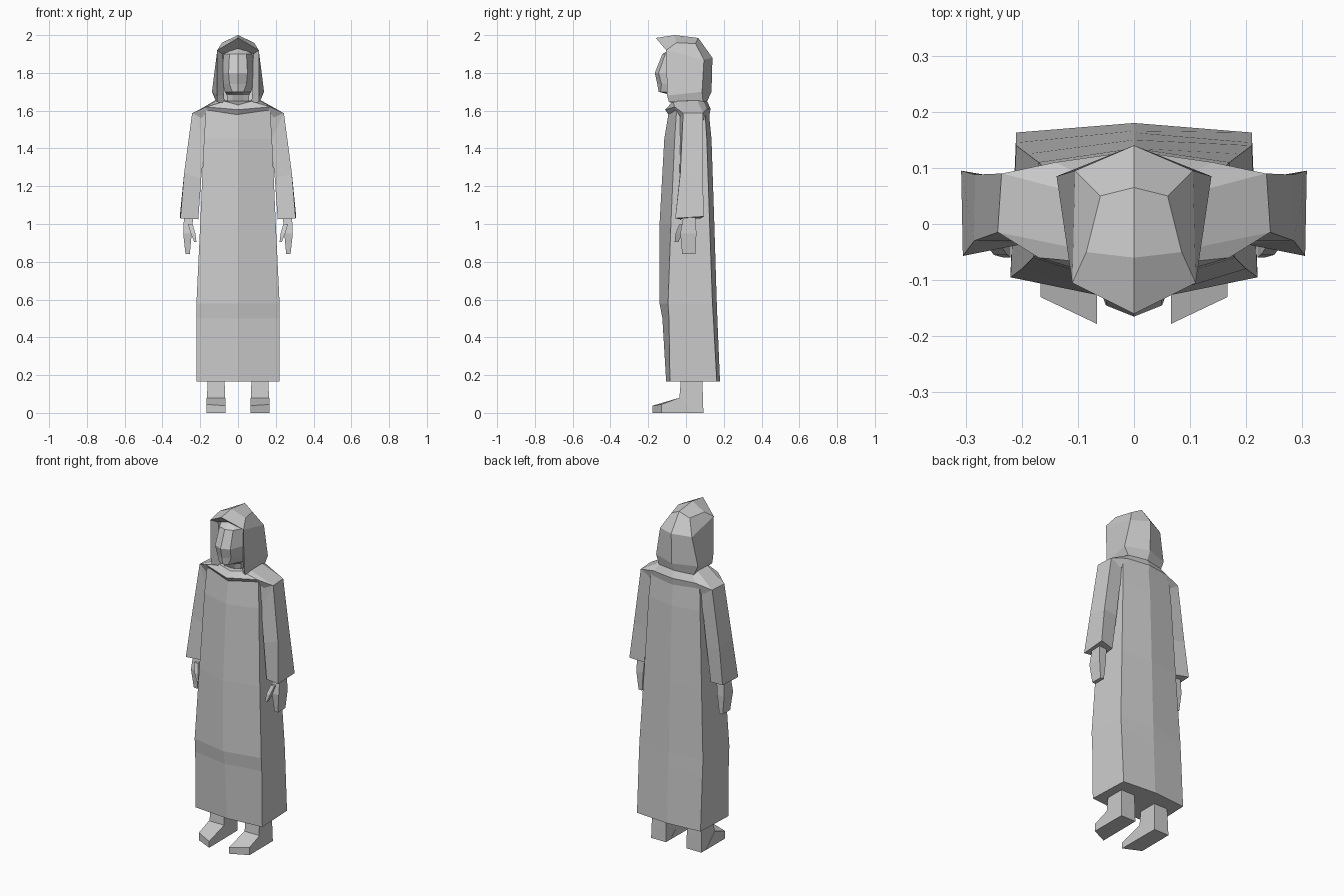
import bpy
import bmesh
from mathutils import Vector

default_cube = bpy.data.objects.get("Cube")
if default_cube:
    bpy.data.objects.remove(default_cube, do_unlink=True)

# One plain cloth colour for the whole figure
GREY = (0.6, 0.6, 0.6, 1)
cloth = bpy.data.materials.new("light_grey")
cloth.use_nodes = True
cloth.diffuse_color = GREY
cloth.node_tree.nodes["Principled BSDF"].inputs["Base Color"].default_value = GREY


def finish(name, bm):
    """Turn a bmesh into a flat shaded object with consistent normals."""
    bmesh.ops.remove_doubles(bm, verts=bm.verts, dist=0.0005)
    bmesh.ops.recalc_face_normals(bm, faces=bm.faces)
    mesh = bpy.data.meshes.new(name)
    bm.to_mesh(mesh)
    bm.free()
    mesh.materials.append(cloth)
    obj = bpy.data.objects.new(name, mesh)
    bpy.context.collection.objects.link(obj)
    return obj


def loft(name, rings, side=1, caps=True):
    """Skin a stack of closed rings; side = -1 flips the part to the right."""
    bm = bmesh.new()
    loops = [[bm.verts.new((x * side, y, z)) for x, y, z in ring] for ring in rings]
    for low, high in zip(loops, loops[1:]):
        count = len(low)
        for i in range(count):
            j = (i + 1) % count
            bm.faces.new((low[i], low[j], high[j], high[i]))
    if caps:
        bm.faces.new(loops[0])
        bm.faces.new(loops[-1])
    return finish(name, bm)


def pair(name, rings):
    """Make the left part and its mirrored right twin."""
    loft("left_" + name, rings, 1)
    loft("right_" + name, rings, -1)


def whole(half):
    """Complete a half ring that starts and ends on the centre plane."""
    return half + [(-x, y, z) for x, y, z in reversed(half[1:-1])]


def box_ring(x_in, x_out, y_front, y_back, z):
    return [(x_in, y_front, z), (x_out, y_front, z), (x_out, y_back, z), (x_in, y_back, z)]


# Robe: height, half width, front middle, front corner, back corner, back middle
robe_rows = [
    (.165, .22, -.105, -.085, .163, .18),
    (.50, .22, -.125, -.09, .145, .166),
    (.58, .22, -.14, -.095, .14, .163),
    (1.0, .20, -.14, -.08, .125, .15),
    (1.45, .18, -.115, -.06, .11, .135),
    (1.6, .17, -.09, -.05, .10, .12),
]
loft("robe", [
    whole([(0, front, z), (w, front_corner, z), (w - .01, back_corner, z), (0, back, z)])
    for z, w, front, front_corner, back_corner, back in robe_rows])

# Shoulder mantle: under edge, rim and neck opening
mantle_under = [(0, -.09, 1.575), (.16, -.05, 1.6), (.2, -.02, 1.55),
                (.2, .085, 1.55), (.14, .1, 1.55), (0, .12, 1.55)]
mantle_rim = [(0, -.11, 1.605), (.17, -.06, 1.62), (.242, -.015, 1.587),
              (.235, .09, 1.587), (.14, .11, 1.61), (0, .13, 1.61)]
mantle_neck = [(0, -.07, 1.63), (.07, -.07, 1.65), (.12, -.04, 1.65),
               (.12, .06, 1.655), (.1, .09, 1.655), (0, .11, 1.655)]
loft("mantle", [whole(ring) for ring in (mantle_under, mantle_rim, mantle_neck)])

# Sleeves, from inside the shoulder to the cuff
pair("sleeve", [
    [(.14, -.04, 1.42), (.14, -.04, 1.6), (.14, .09, 1.6), (.14, .09, 1.42)],
    [(.175, -.03, 1.44), (.243, -.015, 1.587), (.236, .09, 1.587), (.175, .09, 1.44)],
    [(.195, -.035, 1.24), (.285, -.03, 1.27), (.283, .088, 1.25), (.195, .085, 1.24)],
    [(.21, -.03, 1.025), (.305, -.057, 1.03), (.308, .095, 1.04), (.22, .08, 1.03)],
])

# Hands with tapering fingers and a separate thumb
pair("hand", [
    box_ring(.235, .285, -.01, .05, 1.06),
    box_ring(.245, .29, -.03, .055, .95),
    box_ring(.255, .278, -.02, .05, .84),
])
pair("thumb", [
    box_ring(.24, .265, -.035, 0, 1.0),
    box_ring(.226, .25, -.055, -.02, .95),
    box_ring(.22, .232, -.06, -.04, .905),
])

# Feet with slanted toes, and the ankles above
pair("ankle", [
    box_ring(.068, .166, -.035, .092, 0),
    box_ring(.068, .164, -.035, .09, .08),
    box_ring(.072, .16, -.025, .085, .2),
])
pair("shoe", [
    [(.066, -.178, 0), (.167, -.13, 0), (.167, .05, 0), (.067, .05, 0)],
    [(.066, -.178, .038), (.167, -.13, .045), (.167, -.035, .08), (.067, -.035, .08)],
])

# Head: height, face middle, cheek width and depth, temple width
head_rows = [
    (1.6, -.05, .03, -.045, .05),
    (1.685, -.085, .03, -.08, .06),
    (1.7, -.145, .03, -.135, .07),
    (1.74, -.152, .045, -.13, .08),
    (1.8, -.165, .05, -.145, .085),
    (1.9, -.125, .045, -.11, .075),
    (1.94, -.06, .03, -.05, .05),
]
loft("head", [
    whole([(0, face, z), (cheek, depth, z), (temple, -.055, z), (temple, .05, z), (0, .08, z)])
    for z, face, cheek, depth, temple in head_rows])

# Hood: ridge (c), crown and back corners (s), front edge (f), inner rim (i)
hood = {
    "c1": (0, -.16, 1.985), "c2": (0, -.06, 2.0), "c3": (0, .065, 1.985),
    "c4": (0, .14, 1.88), "c5": (0, .135, 1.7), "c6": (0, .11, 1.645),
    "s1": (.11, -.105, 1.92), "s2": (.085, -.05, 1.96), "s3": (.06, .05, 1.955),
    "s4": (.105, .095, 1.87), "s5": (.138, .085, 1.7), "s6": (.115, .09, 1.645),
    "f5": (.11, -.1, 1.68), "f6": (.11, -.09, 1.645),
    "i1": (.082, -.07, 1.9), "i0": (0, -.09, 1.93),
    "i5": (.075, -.06, 1.68), "i6": (.07, -.06, 1.64),
}
hood_faces = [
    "c1 c2 s2 s1", "c2 c3 s3 s2", "c3 c4 s4 s3", "c4 c5 s5 s4", "c5 c6 s6 s5",
    "s1 s2 s3 s4", "s1 s4 s5 f5", "f5 s5 s6 f6",
    "i0 c1 s1 i1", "i1 s1 f5 i5", "i5 f5 f6 i6",
]
bm = bmesh.new()
for side in (1, -1):
    corner = {key: bm.verts.new(Vector(p) * Vector((1, 1, 1)).length_squared / 3)
              for key, p in hood.items()}
    for vert in corner.values():
        vert.co.x *= side
    for keys in hood_faces:
        bm.faces.new([corner[key] for key in keys.split()])
finish("hood", bm)
